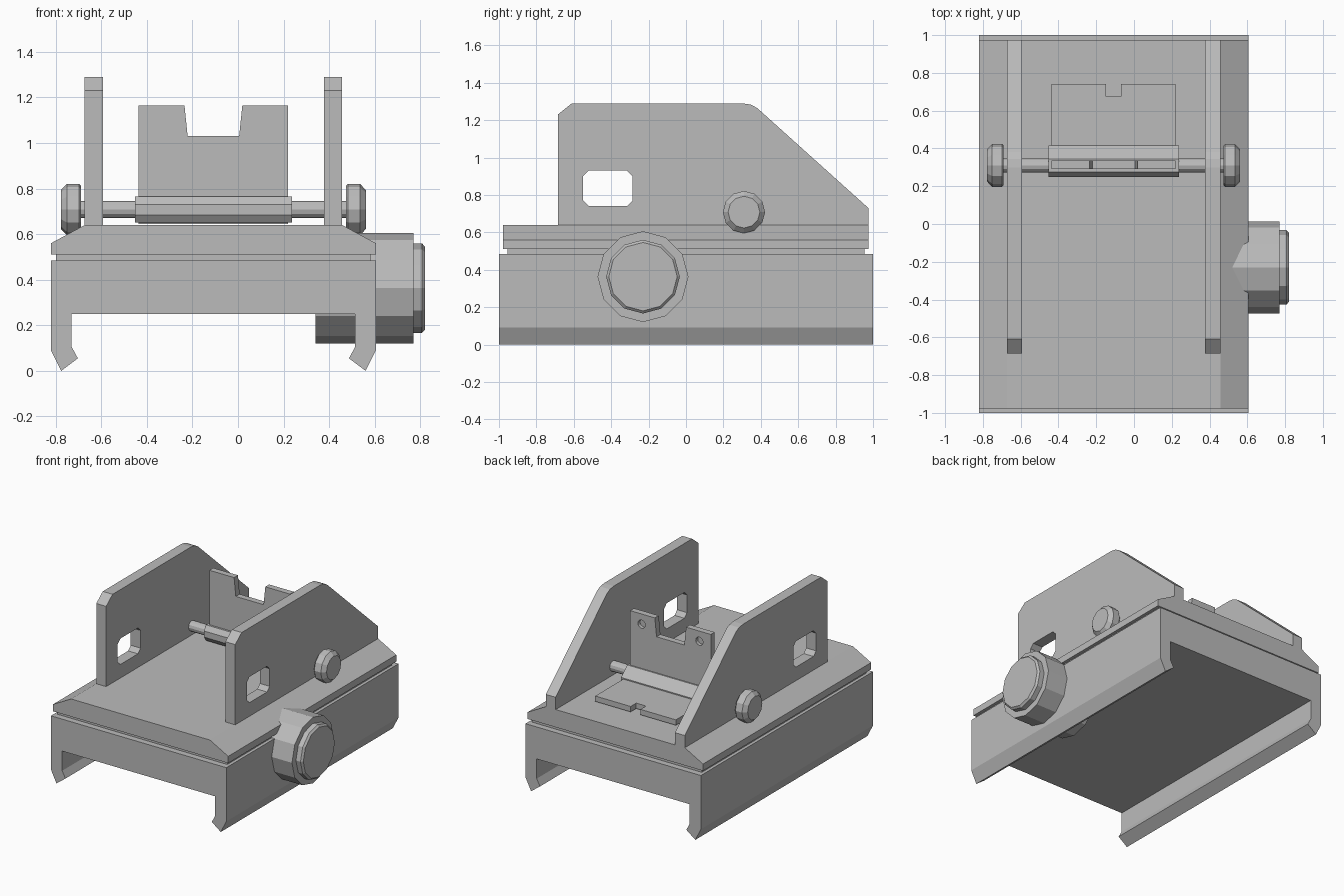
import bpy, bmesh, math
from mathutils import Vector

cube = bpy.data.objects.get("Cube")
if cube:
    bpy.data.objects.remove(cube, do_unlink=True)

MID = -0.108  # x of the mount's own mirror plane

metal = bpy.data.materials.new("grey metal")
metal.use_nodes = True
grey = (0.5, 0.5, 0.5, 1)
metal.diffuse_color = grey
metal.node_tree.nodes["Principled BSDF"].inputs["Base Color"].default_value = grey


def finish(name, bm):
    bmesh.ops.recalc_face_normals(bm, faces=bm.faces)
    mesh = bpy.data.meshes.new(name)
    bm.to_mesh(mesh)
    bm.free()
    mesh.materials.append(metal)
    obj = bpy.data.objects.new(name, mesh)
    bpy.context.collection.objects.link(obj)
    return obj


def prism(name, points, axis, low, high):
    """Extrude a 2D outline along an axis; the other two axes keep x, y, z order."""
    bm = bmesh.new()
    verts = []
    for p in points:
        co = list(p)
        co.insert("xyz".index(axis), low)
        verts.append(bm.verts.new(co))
    face = bm.faces.new(verts)
    moved = bmesh.ops.extrude_face_region(bm, geom=[face])["geom"]
    shift = Vector([high - low if a == axis else 0 for a in "xyz"])
    bmesh.ops.translate(bm, vec=shift, verts=[v for v in moved if isinstance(v, bmesh.types.BMVert)])
    return finish(name, bm)


def mirrored(half):
    """Complete an outline given for its +x half, measured from MID."""
    return [(MID + x, z) for x, z in half] + [(MID - x, z) for x, z in reversed(half)]


def turned(name, stations, y, z, sides=12):
    """Turned part along x from (x, radius) stations."""
    bm = bmesh.new()
    rings = []
    for x, r in stations:
        rings.append([bm.verts.new((x, y + r * math.sin(math.tau * i / sides),
                                    z + r * math.cos(math.tau * i / sides))) for i in range(sides)])
    for a, b in zip(rings, rings[1:]):
        for i in range(sides):
            j = (i + 1) % sides
            bm.faces.new((a[i], a[j], b[j], b[i]))
    bm.faces.new(rings[0])
    bm.faces.new(rings[-1])
    return finish(name, bm)


def cut(obj, cutter):
    mod = obj.modifiers.new("cut", "BOOLEAN")
    mod.operation = "DIFFERENCE"
    mod.solver = "EXACT"
    mod.object = cutter
    cutter.hide_render = True
    bpy.context.view_layer.update()
    graph = bpy.context.evaluated_depsgraph_get()
    mesh = bpy.data.meshes.new_from_object(obj.evaluated_get(graph))
    obj.modifiers.clear()
    obj.data = mesh
    bpy.data.objects.remove(cutter, do_unlink=True)


def box_outline(a0, a1, b0, b1, c=0.0):
    if not c:
        return [(a0, b0), (a1, b0), (a1, b1), (a0, b1)]
    return [(a0 + c, b0), (a1 - c, b0), (a1, b0 + c), (a1, b1 - c),
            (a1 - c, b1), (a0 + c, b1), (a0, b1 - c), (a0, b0 + c)]


# Rail clamp with hooked lower jaws
prism("rail_clamp", mirrored([(0.622, 0.25), (0.622, 0.105), (0.595, 0.055), (0.668, 0.0),
                              (0.713, 0.09), (0.713, 0.485)]), "y", -1.0, 1.0)

# Recessed seam and bevelled deck
prism("seam", box_outline(MID - 0.69, MID + 0.69, 0.48, 0.515), "y", -0.955, 0.955)
prism("deck", mirrored([(0.713, 0.51), (0.713, 0.56), (0.565, 0.64)]), "y", -0.978, 0.975)

# Protective side wings with a window each
wing = [(-0.685, 0.63), (-0.685, 1.23), (-0.61, 1.29), (0.3, 1.29), (0.345, 1.283),
        (0.38, 1.265), (0.975, 0.73), (0.975, 0.63)]
for side, name in ((-1, "right_wing"), (1, "left_wing")):
    inner, outer = MID + side * 0.485, MID + side * 0.565
    obj = prism(name, wing, "x", min(inner, outer), max(inner, outer))
    window = prism("window_cutter", box_outline(-0.55, -0.285, 0.74, 0.93, 0.03), "x",
                   min(inner, outer) - 0.1, max(inner, outer) + 0.1)
    cut(obj, window)

# Hinge pin with chamfered heads
half_pin = [(0.582, 0.0375), (0.582, 0.105), (0.59, 0.113), (0.643, 0.113), (0.67, 0.085)]
turned("hinge_pin", [(MID - x, r) for x, r in reversed(half_pin)] +
       [(MID + x, r) for x, r in half_pin], 0.31, 0.708)

# Hinge block around the pin
prism("hinge_block", [(0.25, 0.685), (0.275, 0.65), (0.415, 0.65), (0.415, 0.7),
                      (0.345, 0.765), (0.275, 0.765), (0.25, 0.73)], "x", MID - 0.345, MID + 0.345)

# Upright leaf with tapered notch and two blind holes at the back
leaf = prism("upright_leaf", mirrored([(0.328, 0.645), (0.328, 1.165), (0.127, 1.165), (0.113, 1.03)]),
             "y", 0.29, 0.335)
for side in (-1, 1):
    hole = [(MID + side * 0.235 + 0.03 * math.cos(math.tau * i / 12),
             1.09 + 0.03 * math.sin(math.tau * i / 12)) for i in range(12)]
    cut(leaf, prism("hole_cutter", hole, "y", 0.31, 0.4))

# Folded leaf lying on the deck, with a small notch
prism("flat_leaf", mirrored([(0.328, 0.4), (0.328, 0.74), (0.04, 0.74), (0.04, 0.675)]),
      "z", 0.652, 0.692)

# Clamp knob with stepped cap
turned("clamp_knob", [(0.34, 0.243), (0.77, 0.243), (0.77, 0.197), (0.807, 0.197), (0.82, 0.183)],
       -0.23, 0.363)
